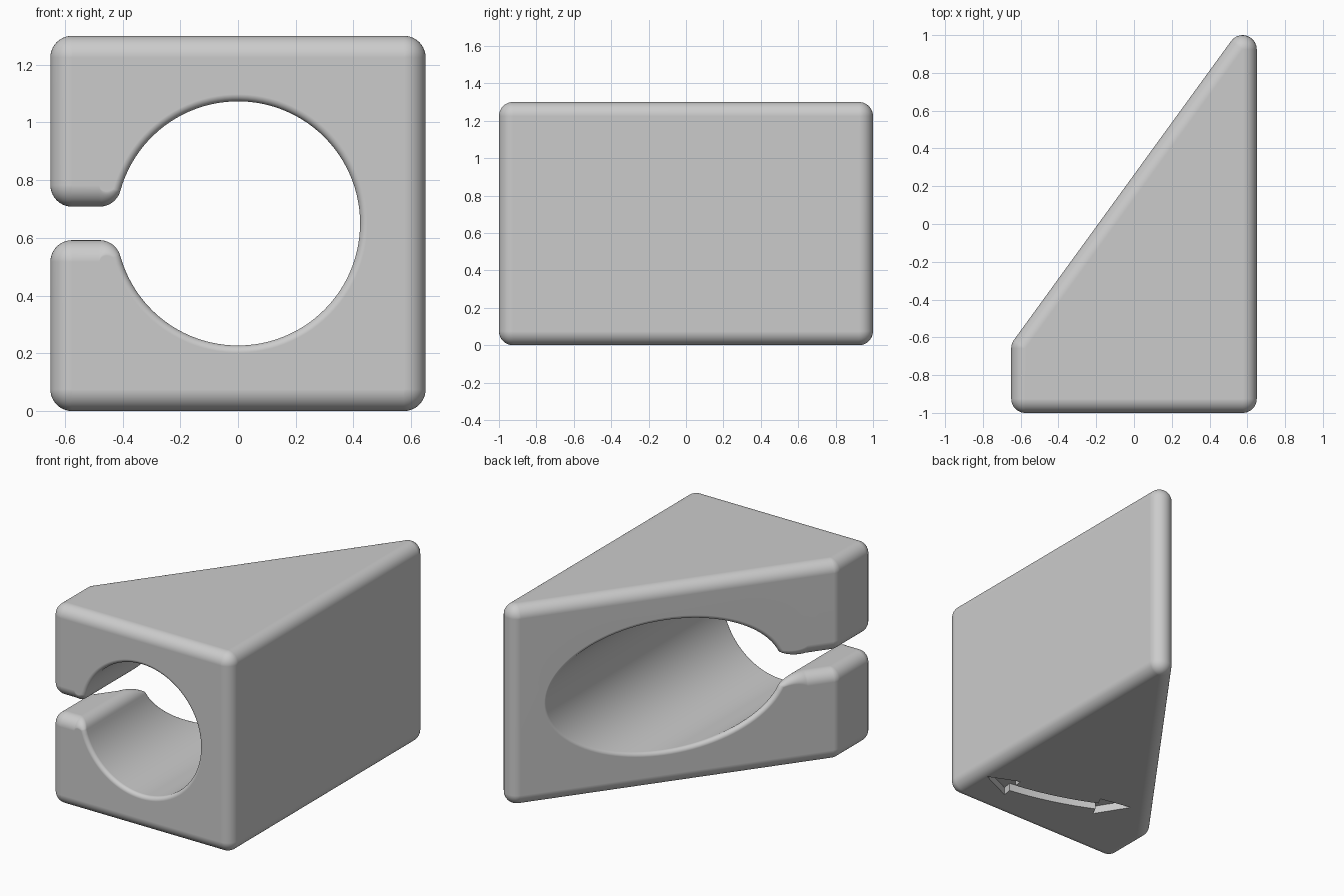
import bpy, bmesh, math
from mathutils import Vector

if "Cube" in bpy.data.objects:
    bpy.data.objects.remove(bpy.data.objects["Cube"])

R_EDGE, R_RIM = 0.075, 0.025        # outer edge rounding, bore rim rounding
HALF, MID = 0.65, 0.65              # half width, height of the bore axis
BORE, SLOT_Z = 0.423, 0.592         # bore radius, lower lip of the slot
SLANT = math.radians(36)
STEPS = 10                          # segments across each rounded edge


def arc(cx, cz, rad, a0, a1, n, sign=1, r0=R_EDGE, r1=R_EDGE):
    """Profile points (x, z, outward normal x, z, edge rounding) along an arc."""
    pts = []
    for i in range(n + 1):
        t = i / n
        a = math.radians(a0 + (a1 - a0) * t)
        c, s = math.cos(a), math.sin(a)
        pts.append((cx + rad * c, cz + rad * s, sign * c, sign * s, r0 + (r1 - r0) * t))
    return pts


# Lower half of the C-shaped front profile, then its mirror image
k = HALF - R_EDGE
lip_z = SLOT_Z - R_EDGE
lip_x = -math.sqrt((BORE + R_EDGE) ** 2 - (MID - lip_z) ** 2)
lip_a = math.degrees(math.atan2(MID - lip_z, -lip_x))
lower = arc(k, R_EDGE, R_EDGE, 0, -90, STEPS)
lower += arc(-k, R_EDGE, R_EDGE, -90, -180, STEPS)
lower += arc(-k, lip_z, R_EDGE, 180, 90, STEPS)
lower += arc(lip_x, lip_z, R_EDGE, 90, lip_a, STEPS, 1, R_EDGE, R_RIM)
lower += arc(0, MID, BORE, 180 + lip_a, 360, 48, -1, R_RIM, R_RIM)[1:]
upper = [(x, 2 * MID - z, nx, -nz, r) for x, z, nx, nz, r in reversed(lower[:-1])]
profile = lower + upper

# End planes: straight front and slanted back
front = Vector((0, -1, 0))
back = Vector((-math.cos(SLANT), math.sin(SLANT), 0))
back_d = R_EDGE + back.dot(Vector((k, 1 - R_EDGE, 0)))


def end_point(p, plane, dist, t):
    """Point on the rolling-ball rounding between the side wall and an end plane."""
    x, z, nx, nz, r = p
    n = Vector((nx, 0, nz))
    c = Vector((x, 0, z)) - n * r
    c.y = (dist - r - plane.x * c.x) / plane.y
    return c + n.slerp(plane, t) * r


def finish(bm, name):
    bmesh.ops.remove_doubles(bm, verts=bm.verts, dist=1e-4)
    bmesh.ops.recalc_face_normals(bm, faces=bm.faces)
    mesh = bpy.data.meshes.new(name)
    bm.to_mesh(mesh)
    bm.free()
    ob = bpy.data.objects.new(name, mesh)
    bpy.context.collection.objects.link(ob)
    return ob


# Wedge block with bore and slot: loft of profile rings from front to back
bm = bmesh.new()
rings = [[bm.verts.new(end_point(p, front, 1, 1 - i / STEPS)) for p in profile]
         for i in range(STEPS + 1)]
rings += [[bm.verts.new(end_point(p, back, back_d, i / STEPS)) for p in profile]
          for i in range(STEPS + 1)]
count = len(profile)
for a, b in zip(rings, rings[1:]):
    for i in range(count):
        j = (i + 1) % count
        bm.faces.new((a[i], a[j], b[j], b[i]))
bm.faces.new(rings[0])
bm.faces.new(rings[-1][::-1])
block = finish(bm, "slotted_wedge_block")

# Double-headed curved arrow recessed in the underside, centred on the sharp corner
apex = Vector((0.65, 1.17))


def polar(rad, deg):
    a = math.radians(deg)
    return apex + Vector((math.cos(a), math.sin(a))) * rad


mid_a, tip, neck = 253.25, 14.8, 8.5
outline = [polar(1.865, mid_a - tip), polar(1.985, mid_a - neck)]
outline += [polar(1.925, mid_a - neck + 2 * neck * i / 16) for i in range(17)]
outline += [polar(1.985, mid_a + neck), polar(1.865, mid_a + tip), polar(1.80, mid_a + neck)]
outline += [polar(1.855, mid_a + neck - 2 * neck * i / 16) for i in range(17)]
outline += [polar(1.80, mid_a - neck)]
bm = bmesh.new()
face = bm.faces.new([bm.verts.new((p.x, p.y, -0.05)) for p in outline])
ext = bmesh.ops.extrude_face_region(bm, geom=[face])
for v in ext["geom"]:
    if isinstance(v, bmesh.types.BMVert):
        v.co.z = 0.05
cutter = finish(bm, "arrow_cutter")
cutter.hide_render = True

bpy.context.view_layer.objects.active = block
block.select_set(True)
cut = block.modifiers.new("arrow_recess", 'BOOLEAN')
cut.operation, cut.solver, cut.object = 'DIFFERENCE', 'EXACT', cutter
bpy.ops.object.modifier_apply(modifier=cut.name)
bpy.data.objects.remove(cutter)

# Smooth rounded edges, flat faces
bpy.ops.object.shade_smooth_by_angle(angle=math.radians(30))
wn = block.modifiers.new("flat_faces", 'WEIGHTED_NORMAL')
wn.keep_sharp = True

mat = bpy.data.materials.new("light_grey")
mat.diffuse_color = (0.6, 0.6, 0.6, 1)
mat.use_nodes = True
mat.node_tree.nodes["Principled BSDF"].inputs["Base Color"].default_value = mat.diffuse_color
block.data.materials.clear()
block.data.materials.append(mat)
